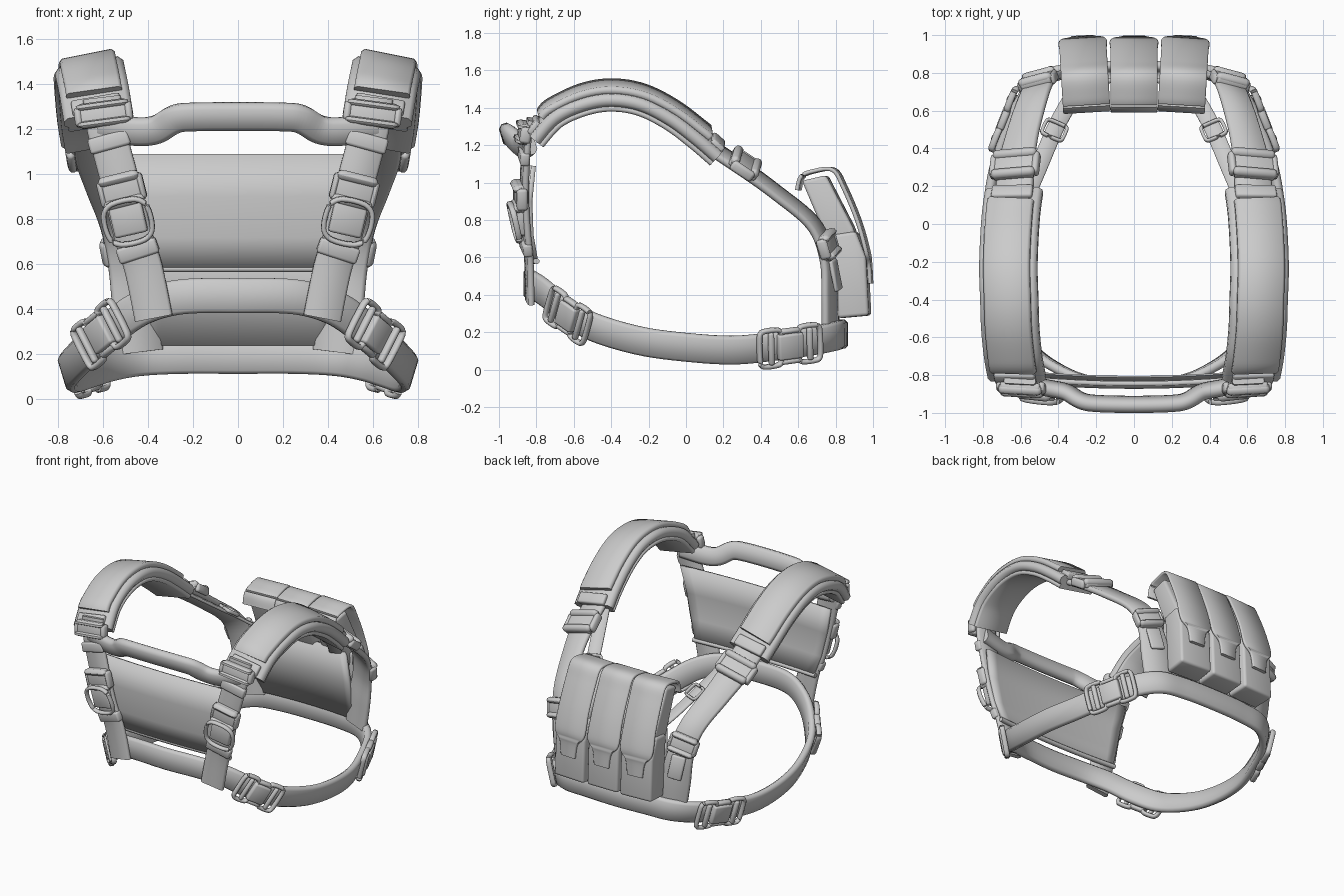
import bpy, bmesh
from math import cos, sin, pi, copysign
from mathutils import Vector, Matrix

cube = bpy.data.objects.get("Cube")
if cube:
    bpy.data.objects.remove(cube, do_unlink=True)

fabric = bpy.data.materials.new("neutral grey")
fabric.use_nodes = True
fabric.diffuse_color = (0.6, 0.6, 0.6, 1)
fabric.node_tree.nodes["Principled BSDF"].inputs["Base Color"].default_value = (0.6, 0.6, 0.6, 1)
parts = []


def finish(name, bm):
    bmesh.ops.recalc_face_normals(bm, faces=bm.faces[:])
    mesh = bpy.data.meshes.new(name)
    bm.to_mesh(mesh)
    bm.free()
    mesh.materials.append(fabric)
    obj = bpy.data.objects.new(name, mesh)
    bpy.context.collection.objects.link(obj)
    parts.append(obj)
    return obj


def spline(pts, closed, steps):
    """Catmull-Rom curve through points that also carry a width."""
    n, out = len(pts), []
    for i in range(n if closed else n - 1):
        if closed:
            a, b, c, d = (pts[(i + k) % n] for k in (-1, 0, 1, 2))
        else:
            a, b, c, d = (pts[min(max(i + k, 0), n - 1)] for k in (-1, 0, 1, 2))
        for k in range(steps):
            t = k / steps
            out.append((2*b + (c - a)*t + (2*a - 5*b + 4*c - d)*t*t + (3*b - a - 3*c + d)*t**3) / 2)
    return out if closed else out + [pts[-1]]


def sweep(name, pts, across, width, thick, offset=0, closed=False, steps=6):
    """Flat webbing with softened edges; returns the frames along it."""
    path = spline([Vector(tuple(p) if len(p) == 4 else (*p, width)) for p in pts], closed, steps)
    n, bm, rings, frames = len(path), bmesh.new(), [], []
    for i, q in enumerate(path):
        p = q.to_3d()
        nxt, prv = (path[(i + 1) % n], path[i - 1]) if closed else (path[min(i + 1, n - 1)], path[max(i - 1, 0)])
        t = (nxt - prv).to_3d().normalized()
        a = Vector(across(p))
        a = (a - t * a.dot(t)).normalized()
        out = t.cross(a)
        if out.dot(p - Vector((0, 0, 0.6))) < 0:
            out.negate()
        frame = Matrix((a, t, out)).transposed().to_4x4()
        frame.translation = p
        frames.append(frame)
        w, h = q[3] / 2, thick / 2
        c = min(w, h) * 0.6
        section = [(w, h - c), (w - c, h), (c - w, h), (-w, h - c), (-w, c - h), (c - w, -h), (w - c, -h), (w, c - h)]
        rings.append([bm.verts.new(p + a * u + out * (v + offset)) for u, v in section])
    for i in range(n if closed else n - 1):
        r, s = rings[i], rings[(i + 1) % n]
        for k in range(8):
            bm.faces.new((r[k], r[k - 1], s[k - 1], s[k]))
    if not closed:
        bm.faces.new(rings[0])
        bm.faces.new(rings[-1])
    finish(name, bm)
    return frames


def block(name, frame, size, shift=(0, 0, 0), bevel=0.012):
    bm = bmesh.new()
    bmesh.ops.create_cube(bm, size=1, matrix=Matrix.Diagonal((*size, 1)))
    bmesh.ops.bevel(bm, geom=bm.edges[:], offset=bevel, segments=2, affect="EDGES", profile=0.5)
    bm.transform(frame @ Matrix.Translation(shift))
    return finish(name, bm)


def ring(name, frame, w, l, shift=(0, 0, 0), bar=0.025, power=0.4):
    """Rounded rectangular loop lying on a strap."""
    f = frame @ Matrix.Translation(shift)
    soft = lambda v: copysign(abs(v) ** power, v)
    pts = [f @ Vector((soft(cos(i * pi / 8)) * w / 2, soft(sin(i * pi / 8)) * l / 2, 0)) for i in range(16)]
    normal = f.to_3x3().col[2].copy()
    sweep(name, pts, lambda p: normal, bar * 1.4, bar, closed=True, steps=2)


def clip(name, f, w, l):
    """Side-release buckle: centre body, two loops and cross bars."""
    block(name + "_body", f, (w * 0.7, l * 0.4, 0.05), (0, 0, 0.035))
    for e in (-1, 1):
        ring(name + "_loop", f, w, l * 0.36, (0, e * l * 0.31, 0.03))
        block(name + "_bar", f, (w * 0.9, l * 0.09, 0.035), (0, e * l * 0.31, 0.04))
        block(name + "_prong", f, (w * 0.14, l * 0.32, 0.04), (e * w * 0.42, 0, 0.03))


def adjuster(name, f, w, l):
    """Ladder buckle: plate, end rollers and side knobs."""
    block(name + "_plate", f, (w * 0.85, l, 0.045), (0, 0, 0.025))
    for e in (-1, 1):
        block(name + "_roller", f, (w * 0.94, l * 0.3, 0.055), (0, e * l * 0.36, 0.04), 0.024)
        block(name + "_knob", f, (w * 0.14, l * 0.8, 0.06), (e * w * 0.45, 0, 0.02), 0.016)


def near(frames, axis, value):
    return min(frames, key=lambda f: abs(f.translation[axis] - value))


def sheet(name, rows, bow, thick):
    """Bowed panel; each row is height, depth and half width."""
    bm, grid = bmesh.new(), []
    for z, y, half in rows:
        xs = [half * (k / 8 - 1) for k in range(17)]
        grid.append([bm.verts.new((x, y + bow * x * x, z)) for x in xs])
    for r, s in zip(grid, grid[1:]):
        for k in range(16):
            bm.faces.new((r[k], r[k + 1], s[k + 1], s[k]))
    mod = finish(name, bm).modifiers.new("thickness", "SOLIDIFY")
    mod.thickness, mod.offset = thick, 0


def prism(name, profile, width, place):
    bm = bmesh.new()
    face = bm.faces.new([bm.verts.new((-width / 2, y, z)) for y, z in profile])
    new = bmesh.ops.extrude_face_region(bm, geom=[face])["geom"]
    bmesh.ops.translate(bm, verts=[g for g in new if isinstance(g, bmesh.types.BMVert)], vec=(width, 0, 0))
    bmesh.ops.bevel(bm, geom=bm.edges[:], offset=0.018, segments=3, affect="EDGES", profile=0.5)
    bm.transform(place)
    finish(name, bm)


# Chest panel with hem, and back panel
sheet("chest_panel", [(1.09, -0.845, 0.61), (0.9, -0.86, 0.57), (0.72, -0.85, 0.53), (0.57, -0.82, 0.48)], 0.08, 0.025)
sweep("chest_hem", [(x / 10, -0.82 + 0.0008 * x * x, 0.58) for x in range(-5, 6)], lambda p: (0, 0, 1), 0.03, 0.032)
sheet("back_panel", [(0.74, 0.76, 0.36), (0.5, 0.79, 0.38), (0.24, 0.81, 0.4)], -0.15, 0.025)

# Girth belt, one closed loop
half = [(0.25, -0.825, 0.455), (0.42, -0.755, 0.41), (0.55, -0.655, 0.325), (0.66, -0.5, 0.23), (0.735, -0.25, 0.155),
        (0.76, 0, 0.12), (0.735, 0.25, 0.105), (0.67, 0.47, 0.125), (0.575, 0.68, 0.155), (0.44, 0.8, 0.18), (0.25, 0.83, 0.19)]
loop = [(0, -0.845, 0.46)] + half + [(0, 0.84, 0.19)] + [(-x, y, z) for x, y, z in reversed(half)]
belt = sweep("girth_belt", loop, lambda p: (0.4 * p.x, 0, 1), 0.155, 0.05, closed=True)

# Grab handle above the chest panel
grip = [(0.62, -0.84, 1.21), (0.45, -0.87, 1.19), (0.36, -0.89, 1.2), (0.28, -0.935, 1.245), (0.2, -0.95, 1.255)]
sweep("grab_handle", grip + [(0, -0.955, 1.257)] + [(-x, y, z) for x, y, z in reversed(grip)],
      lambda p: (0, -0.3, 1), 0.125, 0.07)

for s, side in ((1, "left_"), (-1, "right_")):
    flip = lambda pts: [(s * p[0], *p[1:]) for p in pts]

    # Padded shoulder in three layers
    tilt = lambda p: (s, 0, -0.2)
    arch = flip([(0.62, -0.81, 1.25), (0.64, -0.7, 1.37), (0.655, -0.55, 1.44), (0.66, -0.4, 1.465),
                 (0.665, -0.24, 1.44), (0.66, -0.08, 1.36), (0.65, 0.06, 1.255), (0.635, 0.17, 1.16)])
    pad = sweep(side + "shoulder_pad", arch, tilt, 0.31, 0.07)
    sweep(side + "pad_liner", arch, tilt, 0.285, 0.03, -0.045)
    ends = flip([(0.635, -0.735, 1.335), (0.645, 0.09, 1.23)])
    sweep(side + "pad_cover", ends[:1] + arch[1:-1] + ends[1:], tilt, 0.25, 0.045, 0.05)
    for v in (-0.79, 0.15):
        block(side + "pad_tab", near(pad, 1, v), (0.22, 0.08, 0.05), (0, 0, 0.035))

    # Front strap down to the belt
    front = sweep(side + "front_strap", flip([(0.605, -0.83, 1.34), (0.59, -0.85, 1.22), (0.56, -0.86, 1.1),
                  (0.515, -0.865, 0.93), (0.47, -0.855, 0.74), (0.42, -0.84, 0.58), (0.375, -0.835, 0.36)]),
                  lambda p: (s, 0.1, 0.25 * (p.z - 0.6) if p.z > 1.15 else 0), 0.17, 0.035)
    adjuster(side + "chest_buckle", near(front, 2, 1.26), 0.25, 0.11)
    adjuster(side + "chest_slider", near(front, 2, 0.93), 0.2, 0.15)
    for v in (1.14, 0.66):
        block(side + "strap_keeper", near(front, 2, v), (0.185, 0.07, 0.05), (0, 0, 0.01))
    f = near(front, 2, 0.79)
    block(side + "ring_mount", f, (0.15, 0.14, 0.06), (0, 0, 0.025))
    ring(side + "pull_ring", f @ Matrix.Rotation(-0.15, 4, "X"), 0.21, 0.2, (0, 0, 0.06), 0.022, 0.7)

    # Rear strap from the shoulder to the belt
    rear = sweep(side + "rear_strap", flip([(0.635, 0.1, 1.21, 0.2), (0.625, 0.3, 1.08, 0.2), (0.59, 0.48, 0.95, 0.18),
                 (0.53, 0.68, 0.78, 0.17), (0.49, 0.755, 0.6, 0.18), (0.455, 0.77, 0.4, 0.21), (0.43, 0.77, 0.21, 0.2)]),
                 lambda p: (s, -0.4 * max(p.y, 0), -0.25 * p.z), 0.2, 0.04)
    adjuster(side + "rear_buckle", near(rear, 1, 0.31), 0.26, 0.17)
    adjuster(side + "lower_buckle", near(rear, 2, 0.66), 0.2, 0.14)
    tail = near(rear, 2, 0.5)
    block(side + "strap_tail", tail @ Matrix.Rotation(0.15, 4, "X"), (0.1, 0.17, 0.025), (0, 0, 0.035))

    # Inner branch strap to the back panel
    branch = sweep(side + "branch_strap", flip([(0.56, 0.17, 1.16), (0.5, 0.31, 1.055), (0.45, 0.43, 0.965),
                   (0.41, 0.52, 0.9), (0.35, 0.63, 0.81), (0.28, 0.74, 0.72)]), lambda p: (s, 0.4, 0), 0.09, 0.02)
    ring(side + "branch_ring", near(branch, 1, 0.49), 0.12, 0.1, (0, 0, 0.015), 0.018)

    # Belt buckles
    own = [f for f in belt if f.translation.x * s > 0.1]
    clip(side + "front_clip", near(own, 1, -0.62), 0.2, 0.31)
    clip(side + "rear_clip", near(own, 1, 0.53), 0.2, 0.36)

# Three pouches with inserts and wrap-over flaps ending in a tongue
for i, side in ((-1, "right_"), (0, "middle_"), (1, "left_")):
    place = Matrix.Translation((i * 0.262, 0.8, 0)) @ Matrix.Rotation(-0.06 * i, 4, "Z") @ Matrix.Translation((0, -0.8, 0))
    prism(side + "pouch", [(0.82, 0.275), (0.985, 0.29), (0.97, 0.6), (0.915, 0.74), (0.785, 0.72)], 0.25, place)
    prism(side + "insert", [(0.8, 0.6), (0.95, 0.6), (0.9, 0.76), (0.755, 1.04), (0.625, 1.01)], 0.215, place)
    lid = [(0.6, 0.96, 0.25), (0.62, 1.03, 0.25), (0.68, 1.06, 0.25), (0.79, 1.068, 0.25), (0.85, 0.97, 0.25),
           (0.925, 0.79, 0.25), (0.97, 0.63, 0.25), (0.982, 0.56, 0.15), (0.988, 0.46, 0.12)]
    cover = [(*(place @ Vector((0, y, z))), w) for y, z, w in lid]
    sweep(side + "flap", cover, lambda p: place.to_3x3().col[0], 0.25, 0.022)

bpy.ops.object.select_all(action="DESELECT")
for obj in parts:
    obj.select_set(True)
bpy.context.view_layer.objects.active = parts[0]
bpy.ops.object.shade_smooth_by_angle(angle=0.9)
